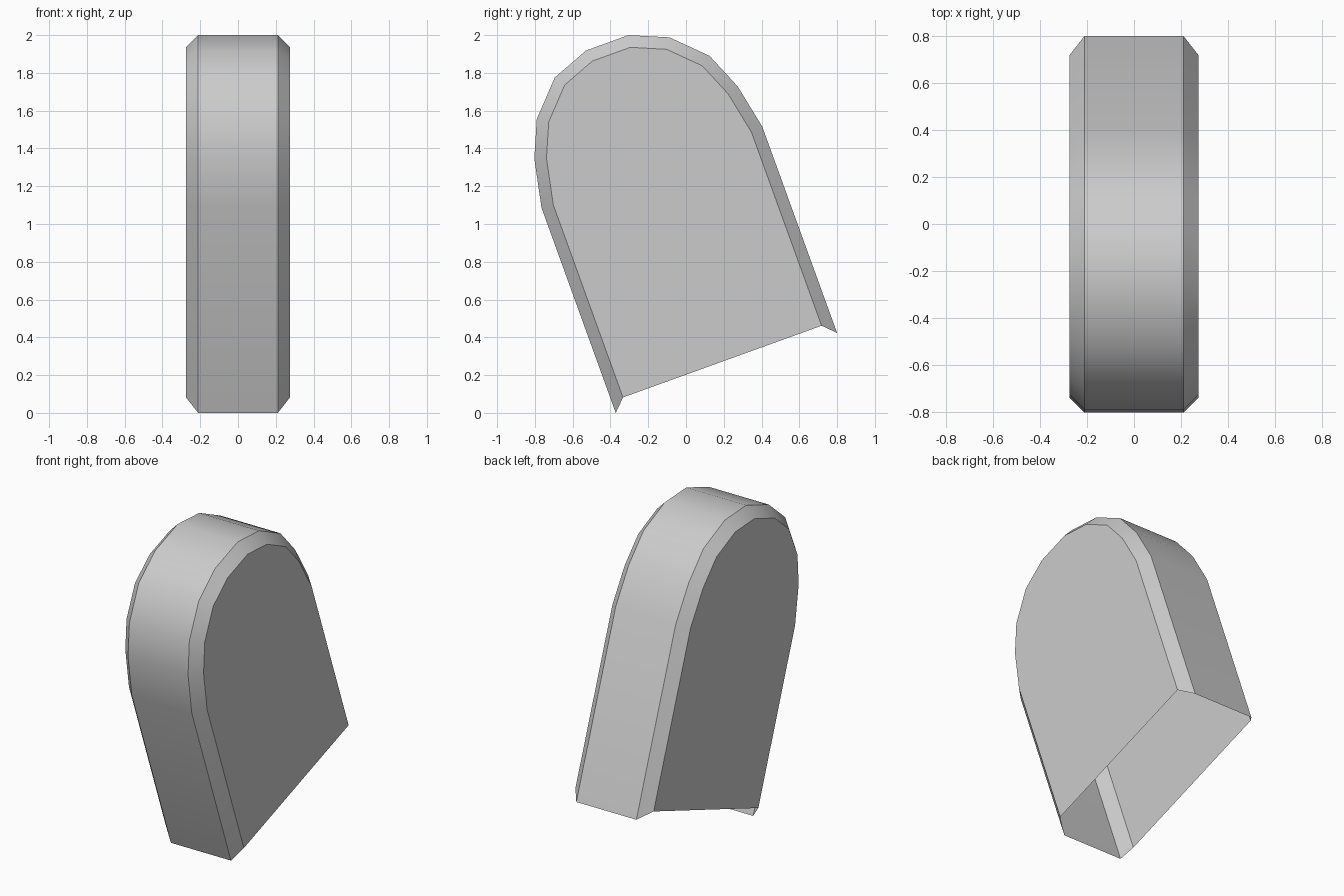
import bpy
import bmesh
from mathutils import Vector

cube = bpy.data.objects.get("Cube")
if cube:
    bpy.data.objects.remove(cube, do_unlink=True)

HALF_WIDTH = 0.275
CHAMFER = 0.064

# Side outline (y, z) of the tilted arch, from front foot over the top to back foot
OUTLINE = [(-0.372, 0.0), (-0.765, 1.086), (-0.803, 1.346), (-0.79, 1.556),
           (-0.695, 1.775), (-0.53, 1.918), (-0.305, 2.0), (-0.087, 1.988),
           (0.125, 1.89), (0.274, 1.728), (0.404, 1.515), (0.80, 0.423)]

grey = bpy.data.materials.new("plain grey")
grey.use_nodes = True
colour = (0.6, 0.6, 0.6, 1)
grey.diffuse_color = colour
grey.node_tree.nodes["Principled BSDF"].inputs["Base Color"].default_value = colour

# Extrude the outline across the width
bm = bmesh.new()
side = bm.faces.new([bm.verts.new((-HALF_WIDTH, y, z)) for y, z in OUTLINE])
extruded = bmesh.ops.extrude_face_region(bm, geom=[side], use_keep_orig=True)
moved = [g for g in extruded["geom"] if isinstance(g, bmesh.types.BMVert)]
bmesh.ops.translate(bm, verts=moved, vec=(2 * HALF_WIDTH, 0, 0))
bmesh.ops.recalc_face_normals(bm, faces=bm.faces)

# Chamfer the rims of both side faces
rims = [e for e in bm.edges if abs(e.verts[0].co.x - e.verts[1].co.x) < 0.01]
bmesh.ops.bevel(bm, geom=rims, offset=CHAMFER, offset_type='OFFSET',
                segments=1, profile=0.5, affect='EDGES')

# Open the slanted underside, with its chamfers, to leave a hollow shell
bm.normal_update()
foot = Vector((0, *OUTLINE[-1])) - Vector((0, *OUTLINE[0]))
down = Vector((0, foot.z, -foot.y)).normalized()
under = [f for f in bm.faces if f.normal.dot(down) > 0.5]
bmesh.ops.delete(bm, geom=under, context='FACES')

mesh = bpy.data.meshes.new("arched_shell")
bm.to_mesh(mesh)
bm.free()
mesh.materials.append(grey)
shell = bpy.data.objects.new("arched_shell", mesh)
bpy.context.collection.objects.link(shell)

# Smooth around the arch, keep the chamfer edges crisp
bpy.ops.object.select_all(action='DESELECT')
shell.select_set(True)
bpy.context.view_layer.objects.active = shell
bpy.ops.object.shade_smooth_by_angle(angle=0.6)
